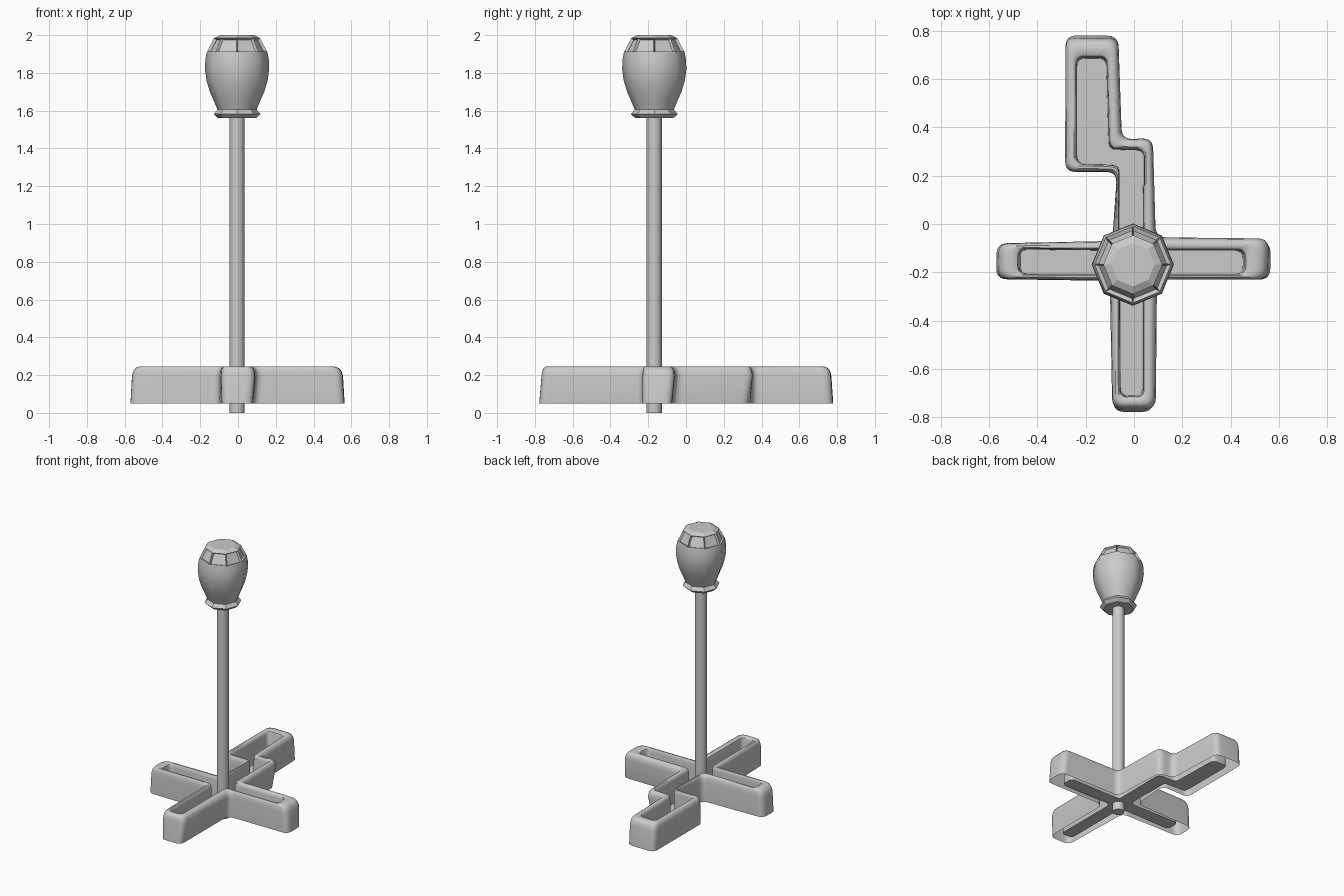
import bpy, bmesh, math
from mathutils import Vector

if "Cube" in bpy.data.objects:
    bpy.data.objects.remove(bpy.data.objects["Cube"])

CX, CY = -0.005, -0.168          # axis of the pole


def finish(bm, name):
    mesh = bpy.data.meshes.new(name)
    bm.to_mesh(mesh)
    bm.free()
    ob = bpy.data.objects.new(name, mesh)
    bpy.context.collection.objects.link(ob)
    return ob


def smooth(ob, deg):
    bpy.ops.object.select_all(action='DESELECT')
    ob.select_set(True)
    bpy.context.view_layer.objects.active = ob
    bpy.ops.object.shade_smooth_by_angle(angle=math.radians(deg))


def rounded(points, radius, steps=6):
    """Polygon with every corner replaced by a small curve."""
    out, n = [], len(points)
    for i, p in enumerate(points):
        a, b = points[i - 1] - p, points[(i + 1) % n] - p
        d = min(radius, a.length * 0.46, b.length * 0.46)
        s, e = p + a.normalized() * d, p + b.normalized() * d
        for k in range(steps):
            t = k / (steps - 1)
            out.append(s * (1 - t) ** 2 + p * 2 * t * (1 - t) + e * t * t)
    return out


def bridge(bm, rings):
    bands = []
    for lo, hi in zip(rings, rings[1:]):
        n = len(lo)
        bands.append([bm.faces.new((lo[i], lo[(i + 1) % n], hi[(i + 1) % n], hi[i]))
                      for i in range(n)])
    return bands


# Base: four-armed trough, outer and inner corner outlines
outer = [(-.09, -.765), (.09, -.765), (.095, -.23), (.553, -.23), (.557, -.06),
         (.09, -.055), (.078, .355), (-.05, .35), (-.065, .768), (-.283, .77),
         (-.285, .215), (-.07, .215), (-.09, -.07), (-.56, -.08), (-.562, -.228), (-.1, -.235)]
inner = [(-.055, -.71), (.035, -.71), (.035, -.205), (.45, -.205), (.45, -.11),
         (.035, -.11), (.04, .305), (-.105, .308), (-.115, .685), (-.235, .685),
         (-.235, .25), (-.06, .245), (-.06, -.11), (-.47, -.105), (-.47, -.205), (-.055, -.205)]
# Lean of the walls at the foot
lean = {0: (.005, -.012), 1: (-.012, -.012), 2: (-.015, 0), 3: (.01, 0), 4: (.008, -.015),
        5: (-.012, -.015), 6: (-.015, -.025), 8: (0, .01), 9: (0, .01),
        13: (-.008, 0), 14: (-.008, 0)}
outer = [Vector(p) for p in outer]
inner = [Vector(p) for p in inner]
foot = [p + Vector(lean.get(i, (0, 0))) for i, p in enumerate(outer)]

bm = bmesh.new()
rings = []
for t, z in [(-1, .05), (0, .195), (.08, .222), (.22, .238), (.42, .245),
             (.72, .245), (.88, .238), (.95, .22), (1, .06)]:
    pts = foot if t < 0 else [o.lerp(i, t) for o, i in zip(outer, inner)]
    rad = .045 - .012 * max(t, 0)
    rings.append([bm.verts.new((p.x, p.y, z)) for p in rounded(pts, rad)])
bridge(bm, rings)
bm.faces.new(rings[-1])
smooth(finish(bm, "cross_base"), 40)

# Pole
bpy.ops.mesh.primitive_cylinder_add(vertices=20, radius=.04, depth=1.57,
                                    location=(CX, CY, .785))
pole = bpy.context.object
pole.name = "pole"
smooth(pole, 40)

# Knob: eight-sided turned body with a flange and a windowed crown
profile = [(.10, 1.56), (.124, 1.582), (.104, 1.606), (.122, 1.65), (.144, 1.70),
           (.162, 1.76), (.170, 1.82), (.168, 1.87), (.161, 1.908),
           (.158, 1.914), (.122, 1.984), (.09, 2.0)]
bm = bmesh.new()
rings = [[bm.verts.new((CX + r * math.cos(k * math.pi / 4),
                        CY + r * math.sin(k * math.pi / 4), z)) for k in range(8)]
         for r, z in profile]
bands = bridge(bm, rings)
bm.faces.new(rings[-1])
bm.faces.new(rings[0][::-1])
for band in bands[2:8]:
    for f in band:
        f.smooth = True
# Crown windows
bmesh.ops.inset_individual(bm, faces=bands[9], thickness=.013)
bmesh.ops.inset_individual(bm, faces=bands[9], thickness=.003, depth=-.016)
finish(bm, "knob")
